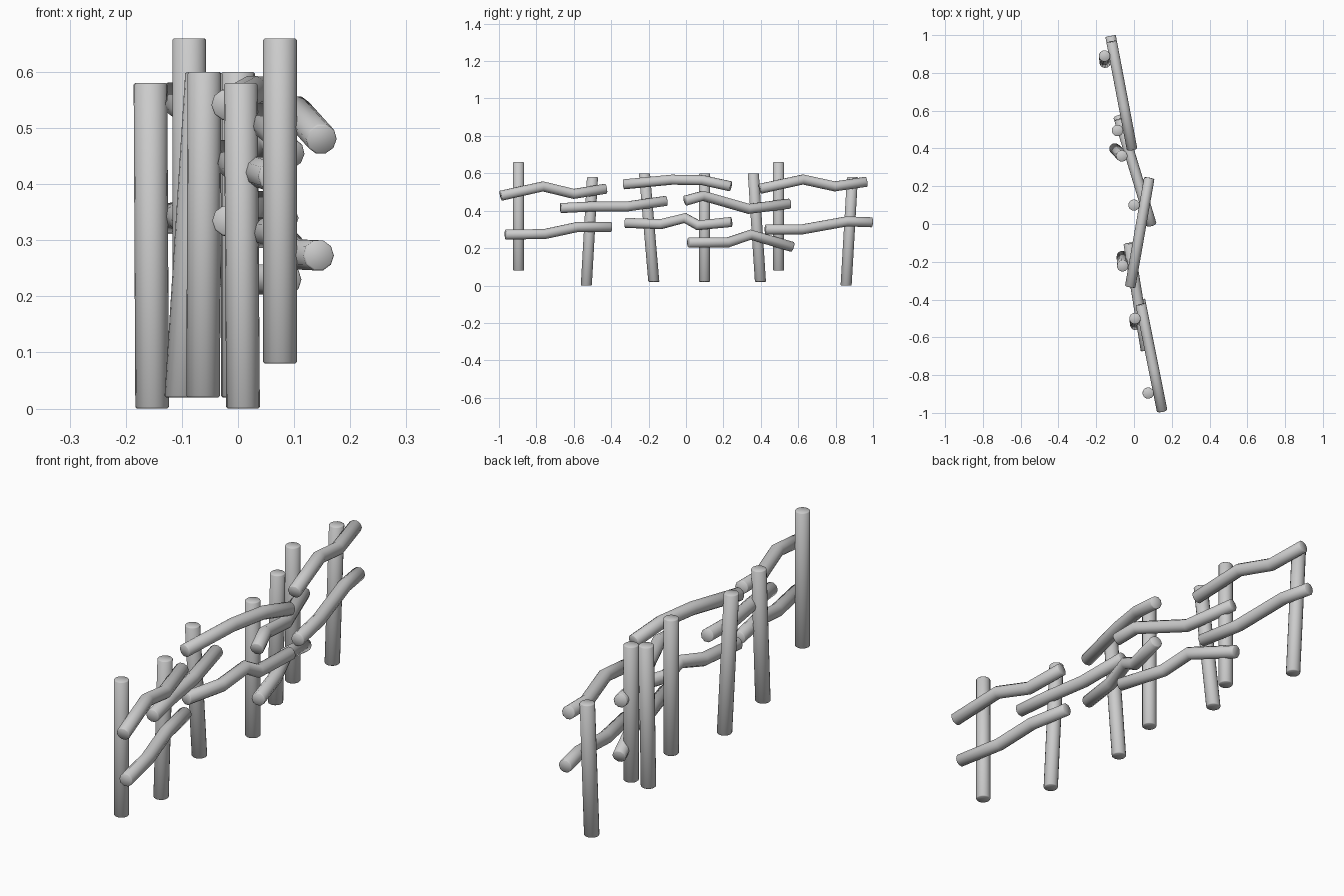
import bpy, bmesh, math
from mathutils import Vector

if "Cube" in bpy.data.objects:
    bpy.data.objects.remove(bpy.data.objects["Cube"])


def tube(name, pts, radius, sides, level_rings=False):
    """Sweep a round section along pts, with slightly eased closed ends."""
    pts = [Vector(p) for p in pts]
    n = len(pts)
    ease = 0.003
    d0 = (pts[1] - pts[0]).normalized()
    d1 = (pts[-1] - pts[-2]).normalized()
    rings = [(pts[0], d0, radius - ease), (pts[0] + d0 * ease, d0, radius)]
    for i in range(1, n - 1):
        a = (pts[i] - pts[i - 1]).normalized()
        b = (pts[i + 1] - pts[i]).normalized()
        rings.append((pts[i], (a + b).normalized(), radius))
    rings += [(pts[-1] - d1 * ease, d1, radius), (pts[-1], d1, radius - ease)]

    bm = bmesh.new()
    loops = []
    for c, t, r in rings:
        if level_rings:
            u, v = Vector((1, 0, 0)), Vector((0, 1, 0))
        else:
            u = t.cross(Vector((0, 0, 1))).normalized()
            v = u.cross(t).normalized()
        loops.append([bm.verts.new(c + r * (u * math.cos(k * math.tau / sides) + v * math.sin(k * math.tau / sides)))
                      for k in range(sides)])
    for a, b in zip(loops, loops[1:]):
        for k in range(sides):
            j = (k + 1) % sides
            bm.faces.new((a[k], a[j], b[j], b[k]))
    bm.faces.new(loops[0])
    bm.faces.new(loops[-1])
    bmesh.ops.recalc_face_normals(bm, faces=bm.faces)
    for f in bm.faces:
        f.smooth = True
    mesh = bpy.data.meshes.new(name)
    bm.to_mesh(mesh)
    bm.free()
    ob = bpy.data.objects.new(name, mesh)
    bpy.context.collection.objects.link(ob)
    return ob


# Upright posts: bottom point, top point
posts = [
    ((0.075, -0.895, 0.08), (0.075, -0.895, 0.66)),
    ((0.009, -0.533, 0.0), (0.005, -0.50, 0.58)),
    ((-0.062, -0.172, 0.02), (-0.06, -0.222, 0.60)),
    ((0.0, 0.10, 0.02), (0.0, 0.10, 0.60)),
    ((-0.101, 0.398, 0.02), (-0.064, 0.36, 0.60)),
    ((-0.087, 0.495, 0.08), (-0.087, 0.495, 0.66)),
    ((-0.153, 0.856, 0.0), (-0.156, 0.89, 0.58)),
]
for i, p in enumerate(posts):
    tube(f"post_{i + 1}", p, 0.03, 18, True)

# Crooked rails: plan line (x, y to x, y) and bends as (y, z)
left = (0.15, -0.995, 0.037, -0.43)
left_inner = (0.063, -0.665, -0.028, -0.10)
middle = (-0.018, -0.32, 0.082, 0.25)
right_inner = (0.088, 0.01, -0.082, 0.57)
right = (-0.125, 1.0, -0.011, 0.40)
rails = [
    ("left_rail_upper", left, [(-0.99, 0.48), (-0.765, 0.53), (-0.6, 0.49), (-0.427, 0.518)]),
    ("left_rail_lower", left, [(-0.965, 0.273), (-0.757, 0.275), (-0.585, 0.312), (-0.4, 0.314)]),
    ("left_inner_rail", left_inner, [(-0.67, 0.414), (-0.51, 0.422), (-0.32, 0.422), (-0.103, 0.453)]),
    ("middle_rail_upper", middle, [(-0.333, 0.541), (-0.075, 0.566), (0.09, 0.563), (0.24, 0.53)]),
    ("middle_rail_lower", middle, [(-0.325, 0.335), (-0.135, 0.328), (-0.005, 0.361), (0.065, 0.322), (0.243, 0.340)]),
    ("right_inner_rail_upper", right_inner, [(-0.005, 0.453), (0.09, 0.48), (0.335, 0.41), (0.555, 0.438)]),
    ("right_inner_rail_lower", right_inner, [(0.013, 0.23), (0.222, 0.23), (0.345, 0.272), (0.57, 0.206)]),
    ("right_rail_upper", right, [(0.395, 0.517), (0.625, 0.567), (0.795, 0.53), (0.965, 0.555)]),
    ("right_rail_lower", right, [(0.425, 0.3), (0.62, 0.3), (0.86, 0.343), (0.995, 0.338)]),
]
for name, (x0, y0, x1, y1), bends in rails:
    path = [(x0 + (y - y0) * (x1 - x0) / (y1 - y0), y, z) for y, z in bends]
    tube(name, path, 0.028, 10)
